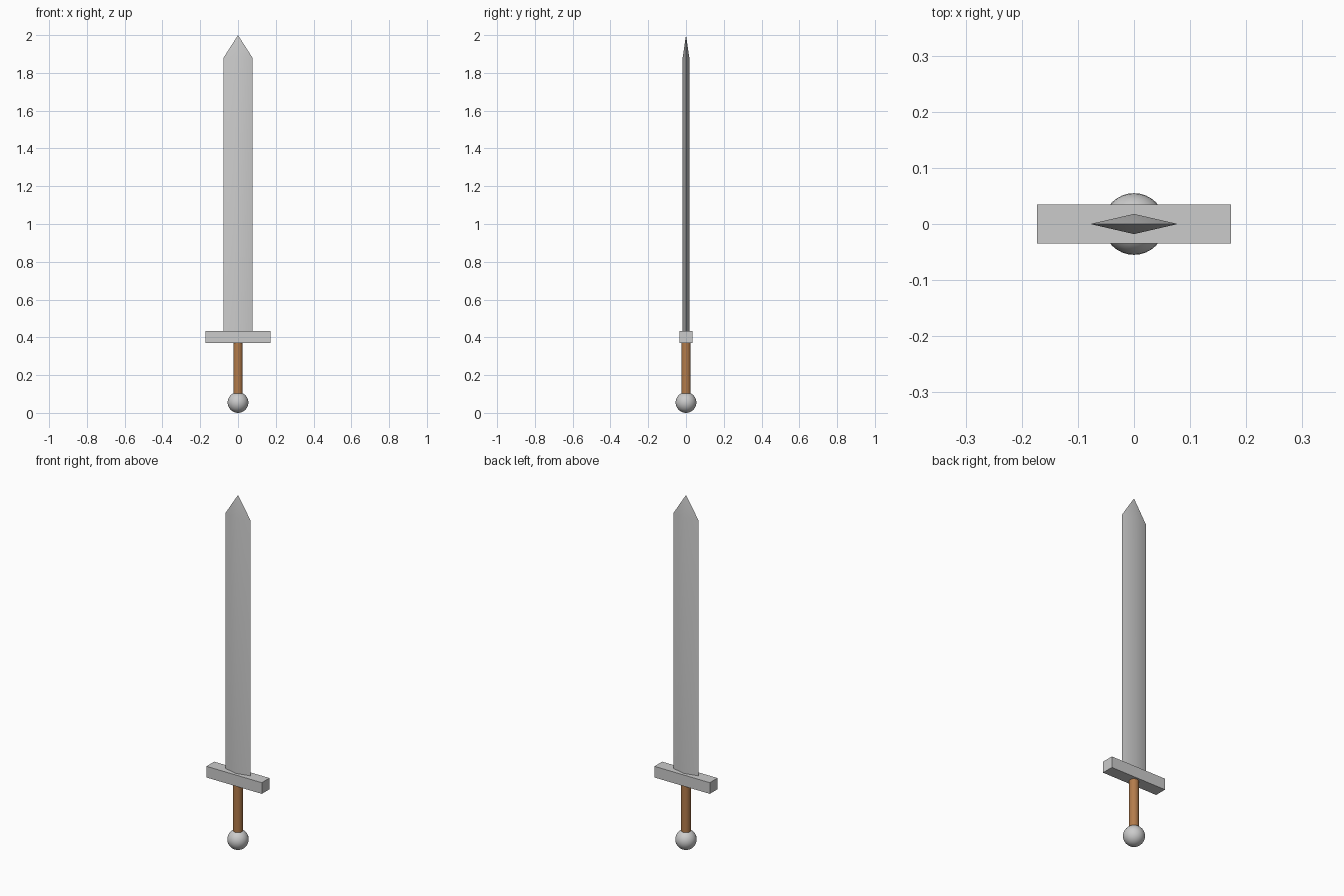
import bpy
import math

if "Cube" in bpy.data.objects:
    bpy.data.objects.remove(bpy.data.objects["Cube"])

GUARD_BOTTOM, GUARD_TOP = 0.371, 0.434
POMMEL_RADIUS = 0.055


def finish(name, smooth=True):
    obj = bpy.context.object
    obj.name = obj.data.name = name
    if smooth:
        bpy.ops.object.shade_smooth_by_angle(angle=math.radians(30))
    return obj


# Pommel: ball the sword stands on
bpy.ops.mesh.primitive_uv_sphere_add(segments=32, ring_count=16, radius=POMMEL_RADIUS,
                                     location=(0, 0, POMMEL_RADIUS))
finish("pommel")

# Grip: brown cylinder between pommel and guard
grip_bottom = 0.10
bpy.ops.mesh.primitive_cylinder_add(vertices=32, radius=0.025,
                                    depth=GUARD_BOTTOM - grip_bottom,
                                    location=(0, 0, (GUARD_BOTTOM + grip_bottom) / 2))
grip = finish("grip")
leather = bpy.data.materials.new("brown_leather")
leather.diffuse_color = (0.45, 0.2, 0.07, 1)
leather.use_nodes = True
leather.node_tree.nodes["Principled BSDF"].inputs["Base Color"].default_value = leather.diffuse_color
grip.data.materials.append(leather)

# Guard: plain crossbar
bpy.ops.mesh.primitive_cube_add(size=1, location=(0, 0, (GUARD_BOTTOM + GUARD_TOP) / 2))
guard = finish("guard", smooth=False)
guard.scale = (0.346, 0.069, GUARD_TOP - GUARD_BOTTOM)
bpy.ops.object.transform_apply(location=False, rotation=False, scale=True)

# Blade: diamond section, straight to the shoulder, then a point
section = [(-0.078, 0), (0, -0.018), (0.078, 0), (0, 0.018)]
shoulder, tip = 1.878, 2.0
verts = [(x, y, z) for z in (GUARD_TOP, shoulder) for x, y in section] + [(0, 0, tip)]
faces = [(3, 2, 1, 0)]
for i in range(4):
    j = (i + 1) % 4
    faces += [(i, j, j + 4, i + 4), (i + 4, j + 4, 8)]
mesh = bpy.data.meshes.new("blade")
mesh.from_pydata(verts, [], faces)
blade = bpy.data.objects.new("blade", mesh)
bpy.context.collection.objects.link(blade)
bpy.ops.object.select_all(action='DESELECT')
blade.select_set(True)
bpy.context.view_layer.objects.active = blade
finish("blade")
